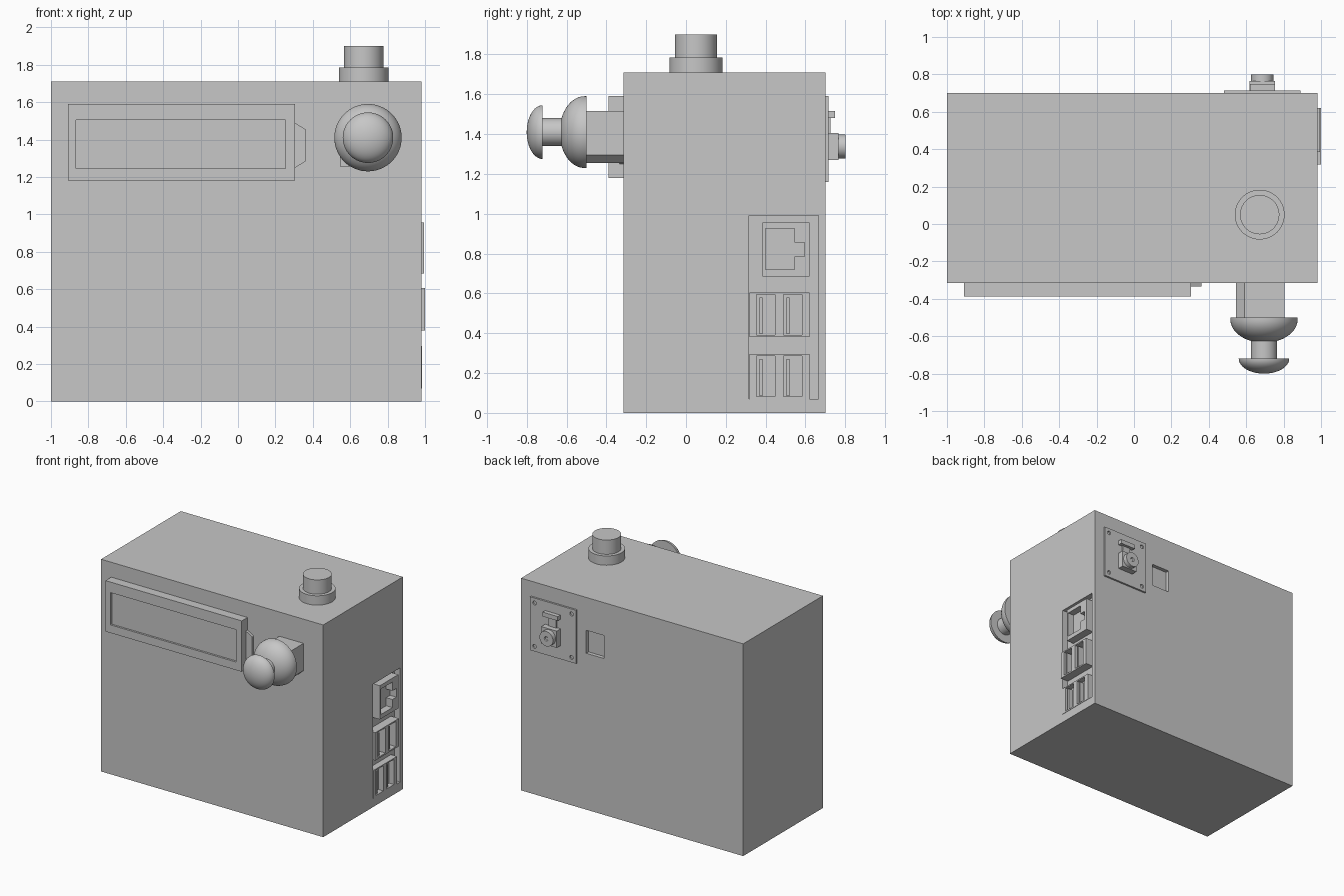
import bpy, bmesh, math
from mathutils import Matrix, Vector

old = bpy.data.objects.get("Cube")
if old:
    bpy.data.objects.remove(old, do_unlink=True)

grey = bpy.data.materials.new("light_grey")
grey.use_nodes = True
grey.diffuse_color = (0.57, 0.57, 0.57, 1)
grey.node_tree.nodes["Principled BSDF"].inputs["Base Color"].default_value = grey.diffuse_color


def finish(name, bm):
    bmesh.ops.recalc_face_normals(bm, faces=bm.faces)
    mesh = bpy.data.meshes.new(name)
    bm.to_mesh(mesh)
    bm.free()
    mesh.materials.append(grey)
    obj = bpy.data.objects.new(name, mesh)
    bpy.context.collection.objects.link(obj)
    return obj


def activate(obj):
    bpy.ops.object.select_all(action='DESELECT')
    obj.select_set(True)
    bpy.context.view_layer.objects.active = obj


def box(name, xs, ys, zs):
    bm = bmesh.new()
    bmesh.ops.create_cube(bm, size=1)
    for v in bm.verts:
        v.co = [(a + b) / 2 + c * (b - a) for c, (a, b) in zip(v.co, (xs, ys, zs))]
    return finish(name, bm)


def prism(name, outline, axis, start, end):
    """Extrude an outline along x (outline in y, z) or y (outline in x, z)."""
    bm = bmesh.new()
    place = (lambda a, b: (start, a, b)) if axis == 'x' else (lambda a, b: (a, start, b))
    face = bm.faces.new([bm.verts.new(place(a, b)) for a, b in outline])
    new = bmesh.ops.extrude_face_region(bm, geom=[face])["geom"]
    d = end - start
    move = Vector((d, 0, 0)) if axis == 'x' else Vector((0, d, 0))
    bmesh.ops.translate(bm, vec=move, verts=[v for v in new if isinstance(v, bmesh.types.BMVert)])
    return finish(name, bm)


def turned(name, profile, centre, axis, steps=64):
    """Spin (radius, height) points around z, then aim the axis."""
    bm = bmesh.new()
    verts = [bm.verts.new((r, 0, h)) for r, h in profile]
    edges = [bm.edges.new(pair) for pair in zip(verts, verts[1:])]
    bmesh.ops.spin(bm, geom=verts + edges, cent=(0, 0, 0), axis=(0, 0, 1),
                   angle=math.tau, steps=steps)
    bmesh.ops.remove_doubles(bm, verts=bm.verts, dist=0.0002)
    aim = Vector((0, 0, 1)).rotation_difference(Vector(axis)).to_matrix().to_4x4()
    bmesh.ops.transform(bm, matrix=Matrix.Translation(centre) @ aim, verts=bm.verts)
    obj = finish(name, bm)
    activate(obj)
    bpy.ops.object.shade_smooth_by_angle(angle=math.radians(35))
    return obj


def cut(target, cutter):
    cutter.hide_render = True
    mod = target.modifiers.new("cut", 'BOOLEAN')
    mod.operation = 'DIFFERENCE'
    mod.solver = 'EXACT'
    mod.object = cutter
    activate(target)
    bpy.ops.object.modifier_apply(modifier=mod.name)
    bpy.data.objects.remove(cutter, do_unlink=True)


# Case with the port opening and a small square opening in the back
FLOOR = 0.93
case = box("case", (-1, 0.98), (-0.315, 0.70), (0, 1.71))
cut(case, box("port_cutter", (FLOOR, 1.1), (0.317, 0.665), (0.07, 0.99)))
cut(case, box("back_cutter", (0.24, 0.40), (0.67, 0.8), (1.26, 1.445)))

# Display with a sunken screen and side tab
frame = box("display_frame", (-0.91, 0.305), (-0.388, -0.31), (1.18, 1.59))
cut(frame, box("screen_cutter", (-0.865, 0.255), (-0.5, -0.372), (1.245, 1.505)))
prism("display_tab", [(0.30, 1.246), (0.36, 1.283), (0.36, 1.455), (0.30, 1.492)],
      'y', -0.31, -0.335)

# Knob housing with two clipped corners
prism("knob_housing", [(0.545, 1.255), (0.76, 1.255), (0.805, 1.295), (0.805, 1.515),
                       (0.59, 1.515), (0.545, 1.475)], 'y', -0.31, -0.51)


# Mushroom knob: wide dome, neck and smaller domed cap
def dome(radius, base, depth, inner=0.0, count=12):
    first = math.acos(inner / radius)
    return [(radius * math.cos(first * i / count),
             base + depth * math.sin(first * i / count) / math.sin(first))
            for i in range(count + 1)]


knob_profile = [(0, 0.50)] + [(0.18, 0.50)] + dome(0.18, 0.51, 0.115, 0.07)
knob_profile += [(0.07, 0.72)] + dome(0.135, 0.72, 0.08)
turned("knob", knob_profile, (0.695, 0, 1.41), (0, -1, 0))

# Push button on top
turned("top_button", [(0, 0), (0.133, 0), (0.133, 0.085), (0.105, 0.085),
                      (0.105, 0.20), (0, 0.20)], (0.672, 0.05, 1.70), (0, 0, 1))

# Network socket with a stepped opening
socket = box("network_socket", (FLOOR - 0.01, 0.995), (0.385, 0.62), (0.685, 0.957))
cut(socket, prism("socket_cutter", [(0.40, 0.72), (0.545, 0.72), (0.545, 0.785), (0.595, 0.785),
                                    (0.595, 0.855), (0.545, 0.855), (0.545, 0.925),
                                    (0.40, 0.925)], 'x', 0.94, 1.1))

# Two pairs of upright data ports, each slot with a tongue
for label, front, low in (("upper", 1.0, 0.38), ("lower", 0.983, 0.07)):
    port = box(label + "_port_pair", (FLOOR - 0.01, front), (0.319, 0.62), (low, low + 0.225))
    for i, y in enumerate((0.355, 0.49)):
        cut(port, box("slot_cutter", (0.94, 1.1), (y, y + 0.093), (low + 0.012, low + 0.215)))
        box(f"{label}_port_tongue_{i + 1}", (0.935, front - 0.008),
            (y + 0.015, y + 0.03), (low + 0.015, low + 0.20))

# Camera plate with corner holes
plate = box("camera_plate", (0.48, 0.89), (0.695, 0.715), (1.16, 1.59))
for x in (0.52, 0.85):
    for z in (1.20, 1.55):
        cut(plate, turned("hole_cutter", [(0, 0), (0.016, 0), (0.016, 0.1), (0, 0.1)],
                          (x, 0.703, z), (0, 1, 0), 20))

# Camera body, lens and ribbon connector
box("camera_body", (0.617, 0.755), (0.71, 0.765), (1.27, 1.405))
turned("camera_lens", [(0, 0), (0.06, 0), (0.06, 0.04), (0.018, 0.04), (0.012, 0.034), (0, 0.034)],
       (0.686, 0.76, 1.338), (0, 1, 0), 40)
box("camera_ribbon", (0.65, 0.72), (0.71, 0.725), (1.40, 1.485))
box("camera_connector", (0.62, 0.755), (0.71, 0.748), (1.48, 1.515))
